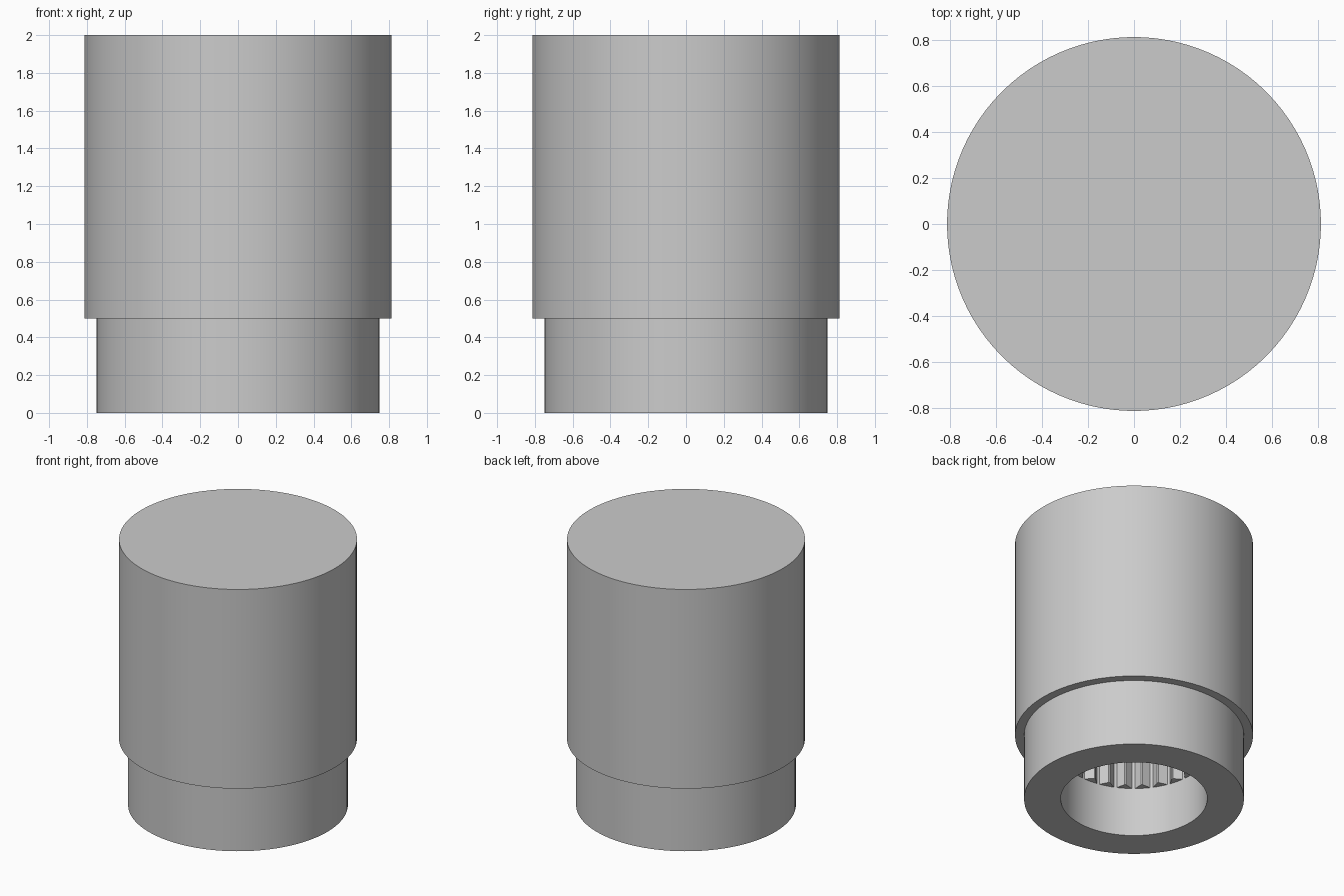
import bpy
import bmesh
from math import cos, sin, radians, pi

if "Cube" in bpy.data.objects:
    bpy.data.objects.remove(bpy.data.objects["Cube"])

TEETH = 25
SIDES = TEETH * 4
BORE, TOOTH_TIP = 0.5, 0.45
SPLINE_START, BORE_END = 0.37, 1.04


def circle(bm, radius, z):
    """Even ring of vertices."""
    angles = [2 * pi * (i - 0.5) / SIDES for i in range(SIDES)]
    return [bm.verts.new((radius * cos(a), radius * sin(a), z)) for a in angles]


def spline(bm, z):
    """Ring with one tapered groove and one narrow tooth tip per pitch."""
    ring = []
    for t in range(TEETH):
        for offset, r in ((-1.2, BORE), (1.2, BORE), (6.6, TOOTH_TIP), (7.8, TOOTH_TIP)):
            a = radians(t * 360 / TEETH + offset)
            ring.append(bm.verts.new((r * cos(a), r * sin(a), z)))
    return ring


def bridge(bm, a, b):
    for i in range(SIDES):
        j = (i + 1) % SIDES
        bm.faces.new((a[i], a[j], b[j], b[i]))


# Continuous skin: cap, sleeve, step, collar, bore, splined socket
bm = bmesh.new()
rings = [
    circle(bm, 0.812, 2.0),
    circle(bm, 0.812, 0.5),
    circle(bm, 0.75, 0.5),
    circle(bm, 0.75, 0.0),
    circle(bm, BORE, 0.0),
    circle(bm, BORE, SPLINE_START),
    spline(bm, SPLINE_START),
    spline(bm, BORE_END),
]
for upper, lower in zip(rings, rings[1:]):
    bridge(bm, upper, lower)
bm.faces.new(rings[0])
bm.faces.new(rings[-1])
bmesh.ops.recalc_face_normals(bm, faces=bm.faces)

mesh = bpy.data.meshes.new("splined_knob")
bm.to_mesh(mesh)
bm.free()
knob = bpy.data.objects.new("splined_knob", mesh)
bpy.context.collection.objects.link(knob)

# Plain grey finish
grey = bpy.data.materials.new("light_grey")
grey.use_nodes = True
colour = (0.6, 0.6, 0.6, 1)
grey.diffuse_color = colour
grey.node_tree.nodes["Principled BSDF"].inputs["Base Color"].default_value = colour
mesh.materials.append(grey)

# Round walls smooth, rims and teeth crisp
bpy.ops.object.select_all(action="DESELECT")
knob.select_set(True)
bpy.context.view_layer.objects.active = knob
bpy.ops.object.shade_smooth_by_angle(angle=radians(20))
